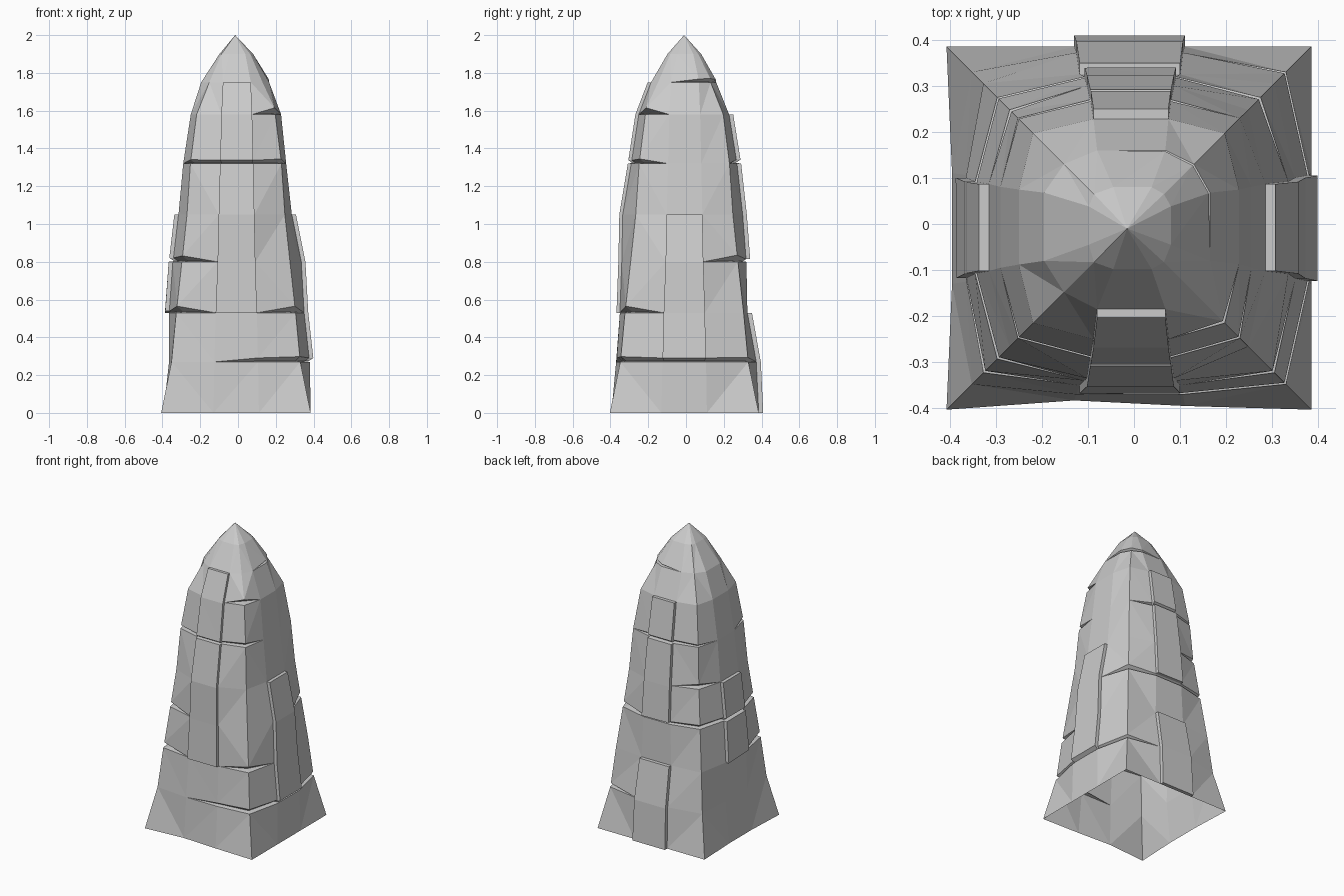
import bpy, bmesh
from mathutils import Vector

if "Cube" in bpy.data.objects:
    bpy.data.objects.remove(bpy.data.objects["Cube"])

# Levels: z, left, right, front, back reach of side middles, corner reach, middle half width
LEVELS = [
    (0.00, .395, .385, .395, .385, .395, .130),
    (0.27, .365, .380, .370, .372, .340, .125),
    (0.53, .365, .350, .350, .325, .315, .118),
    (0.80, .345, .335, .340, .320, .285, .108),
    (1.05, .315, .285, .335, .300, .258, .102),
    (1.32, .290, .255, .290, .270, .240, .095),
    (1.58, .250, .228, .250, .228, .207, .088),
    (1.75, .195, .165, .185, .160, .140, .080),
    (1.90, .098, .080, .098, .080, .075, .045),
]
# Crack depth per level at ring positions (0 = front-left corner, counter-clockwise)
CRACKS = {
    0.27: {2: .03, 3: .04, 4: .03, 5: .03, 6: .035},
    0.53: {0: .05, 3: .05, 11: .012},
    0.80: {6: .05, 7: .02, 8: .025, 9: .035, 10: .03, 11: .03, 0: .045},
    1.05: {9: .045},
    1.32: {0: .03, 1: .025, 2: .025, 3: .035, 7: .03, 8: .03, 9: .02},
    1.58: {3: .05},
    1.75: {5: .025, 6: .03, 7: .02},
}


def ring(z, l, r, f, b, c, t):
    lo, hi = -t, t * .85
    k = 0.012 if z < 0.1 else 0
    return [Vector(p) for p in (
        (-c - .012, -c - .008, z), (lo, -f + k, z), (hi, -f, z),
        (c - .01, -c - .008, z), (r, lo, z), (r, hi, z),
        (c - .01, c - .01, z), (hi, b, z), (lo, b, z),
        (-c - .012, c - .01, z), (-l, hi, z), (-l, lo, z))]


def inward(p, d):
    return p - Vector((p.x, p.y, 0)).normalized() * d


# Stack rings, adding a V groove wherever a crack runs
rings = []
for lev in LEVELS:
    base = ring(*lev)
    rings.append(base)
    cr = CRACKS.get(lev[0])
    if cr:
        inner, upper = [], []
        for i, p in enumerate(base):
            d = cr.get(i, 0)
            inner.append(inward(p, d) + Vector((0, 0, d * .12)))
            upper.append(inward(p, d * .12) + Vector((0, 0, d * .7)))
        rings += [inner, upper]

bm = bmesh.new()
col = bm.faces.layers.int.new("column")
vr = [[bm.verts.new(p) for p in r] for r in rings]
for a, b in zip(vr, vr[1:]):
    for i in range(12):
        j = (i + 1) % 12
        bm.faces.new((a[i], a[j], b[j], b[i]))[col] = i
tip = bm.verts.new((-.015, -.01, 2))
for i in range(12):
    bm.faces.new((vr[-1][i], vr[-1][(i + 1) % 12], tip))[col] = i
bmesh.ops.remove_doubles(bm, verts=bm.verts, dist=1e-5)

# Raised slabs: column, bottom, top, outward offset
SLABS = [
    (1, .53, 1.75, (0, -.018, 0)),
    (4, .28, 1.05, (.022, 0, 0)),
    (7, 0, .53, (0, .024, 0)),
    (7, .83, 1.58, (0, .022, 0)),
    (10, .54, 1.05, (-.022, 0, 0)),
]
for c, z0, z1, off in SLABS:
    faces = [f for f in bm.faces if f[col] == c
             and z0 < f.calc_center_median().z < z1]
    new = bmesh.ops.extrude_face_region(bm, geom=faces)["geom"]
    bmesh.ops.translate(bm, vec=off, verts=[v for v in new if isinstance(v, bmesh.types.BMVert)])
    bmesh.ops.delete(bm, geom=[f for f in faces if f.is_valid], context="FACES")

bmesh.ops.triangulate(bm, faces=bm.faces, quad_method="SHORT_EDGE")
bmesh.ops.recalc_face_normals(bm, faces=bm.faces)

# Open-bottomed rock spire
mesh = bpy.data.meshes.new("rock_spire")
bm.to_mesh(mesh)
bm.free()
bpy.context.collection.objects.link(bpy.data.objects.new("rock_spire", mesh))
